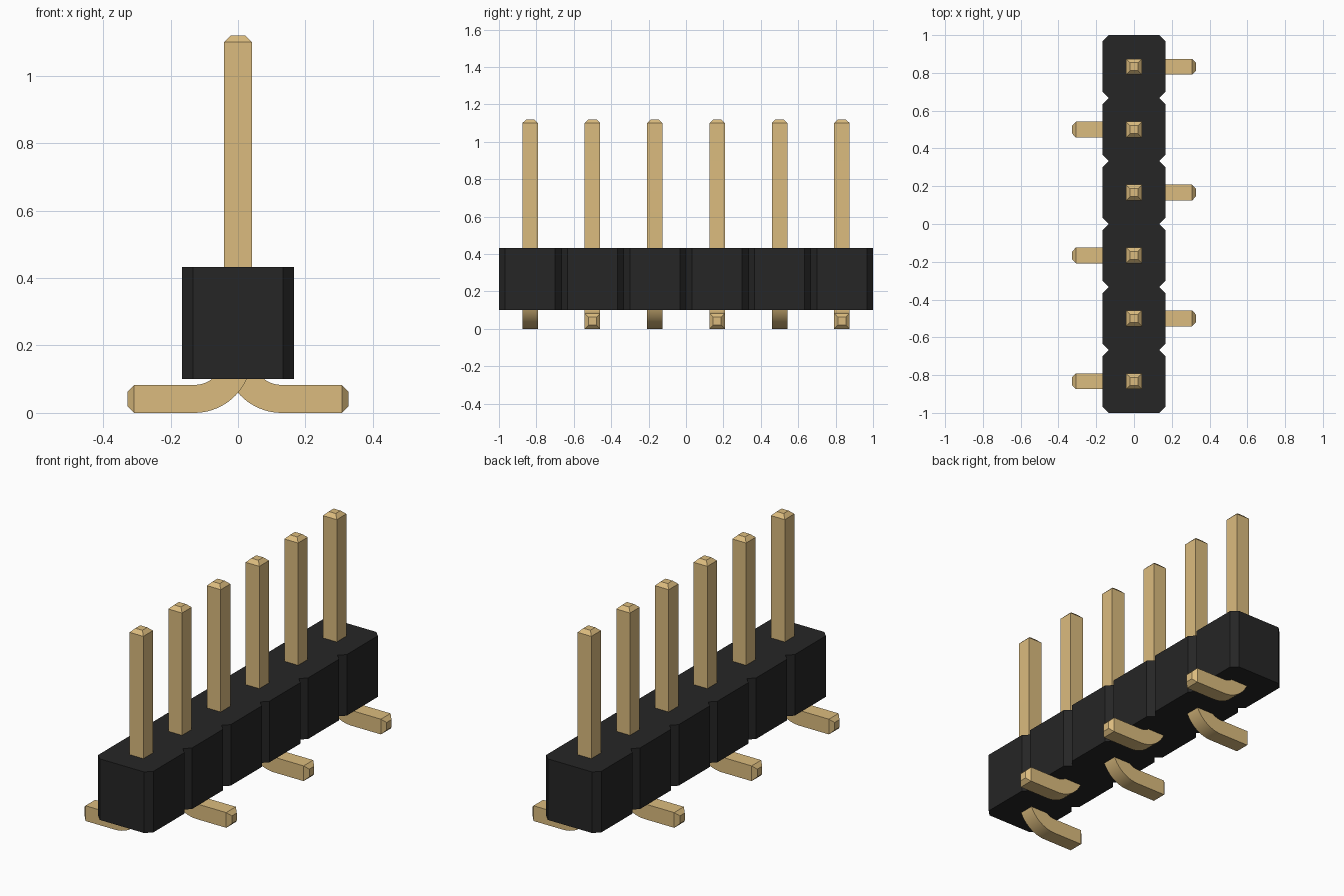
import bpy, bmesh, math
from mathutils import Vector

cube = bpy.data.objects.get("Cube")
if cube:
    bpy.data.objects.remove(cube, do_unlink=True)

PINS = 6
PITCH = 2 / PINS
BODY_HALF, CHAMFER, BODY_LOW, BODY_HIGH = PITCH / 2, 0.033, 0.10, 0.433
PIN_HALF, PIN_TOP, TIP, TIP_HALF = 0.0415, 1.12, 0.02, 0.021
FOOT_END = 0.328
BEND = 0.13  # centreline bend radius


def material(name, color):
    mat = bpy.data.materials.new(name)
    mat.use_nodes = True
    mat.diffuse_color = (*color, 1)
    bsdf = mat.node_tree.nodes["Principled BSDF"]
    bsdf.inputs["Base Color"].default_value = (*color, 1)
    return mat


def finish(name, bm, mat):
    bmesh.ops.recalc_face_normals(bm, faces=bm.faces)
    mesh = bpy.data.meshes.new(name)
    bm.to_mesh(mesh)
    bm.free()
    mesh.materials.append(mat)
    obj = bpy.data.objects.new(name, mesh)
    bpy.context.collection.objects.link(obj)
    return obj


black = material("black_plastic", (0.019, 0.019, 0.019))
gold = material("gold_metal", (0.71, 0.50, 0.21))


# Housing: one notched outline for the whole row, extruded upward
def make_housing():
    side = []
    for i in range(PINS):
        low = -1 + i * PITCH
        inner = BODY_HALF - CHAMFER
        side += [(inner, low), (BODY_HALF, low + CHAMFER),
                 (BODY_HALF, low + PITCH - CHAMFER)]
    side.append((BODY_HALF - CHAMFER, 1))
    outline = side + [(-x, y) for x, y in reversed(side)]
    bm = bmesh.new()
    base = bm.faces.new([bm.verts.new((x, y, BODY_LOW)) for x, y in outline])
    top = bmesh.ops.extrude_face_region(bm, geom=[base], use_keep_orig=True)
    moved = [g for g in top["geom"] if isinstance(g, bmesh.types.BMVert)]
    bmesh.ops.translate(bm, verts=moved, vec=(0, 0, BODY_HIGH - BODY_LOW))
    finish("housing", bm, black)


# Pin: square section swept from the top tip, round the bend, to the foot tip
def make_pin(name, y, side):
    stations = [((0, PIN_TOP), 0, TIP_HALF), ((0, PIN_TOP - TIP), 0, PIN_HALF)]
    centre_z = PIN_HALF + BEND
    steps = 20
    for i in range(steps + 1):
        a = math.pi / 2 * i / steps
        point = (BEND * (1 - math.cos(a)), centre_z - BEND * math.sin(a))
        stations.append((point, a, PIN_HALF))
    stations += [((FOOT_END - TIP, PIN_HALF), math.pi / 2, PIN_HALF),
                 ((FOOT_END, PIN_HALF), math.pi / 2, TIP_HALF)]
    bm = bmesh.new()
    rings = []
    for (px, pz), a, h in stations:
        across = Vector((math.cos(a), 0, math.sin(a)))
        ring = []
        for u, v in ((-h, -h), (h, -h), (h, h), (-h, h)):
            p = Vector((px, v, pz)) + across * u
            ring.append(bm.verts.new((p.x * side, p.y + y, p.z)))
        rings.append(ring)
    for r, s in zip(rings, rings[1:]):
        for k in range(4):
            n = (k + 1) % 4
            bm.faces.new((r[k], r[n], s[n], s[k]))
    bm.faces.new(rings[0])
    bm.faces.new(rings[-1])
    obj = finish(name, bm, gold)
    bpy.ops.object.select_all(action="DESELECT")
    obj.select_set(True)
    bpy.context.view_layer.objects.active = obj
    bpy.ops.object.shade_smooth_by_angle(angle=math.radians(20))


make_housing()
for i in range(PINS):
    make_pin(f"pin_{i + 1}", -1 + PITCH * (i + 0.5), 1 if i % 2 else -1)
